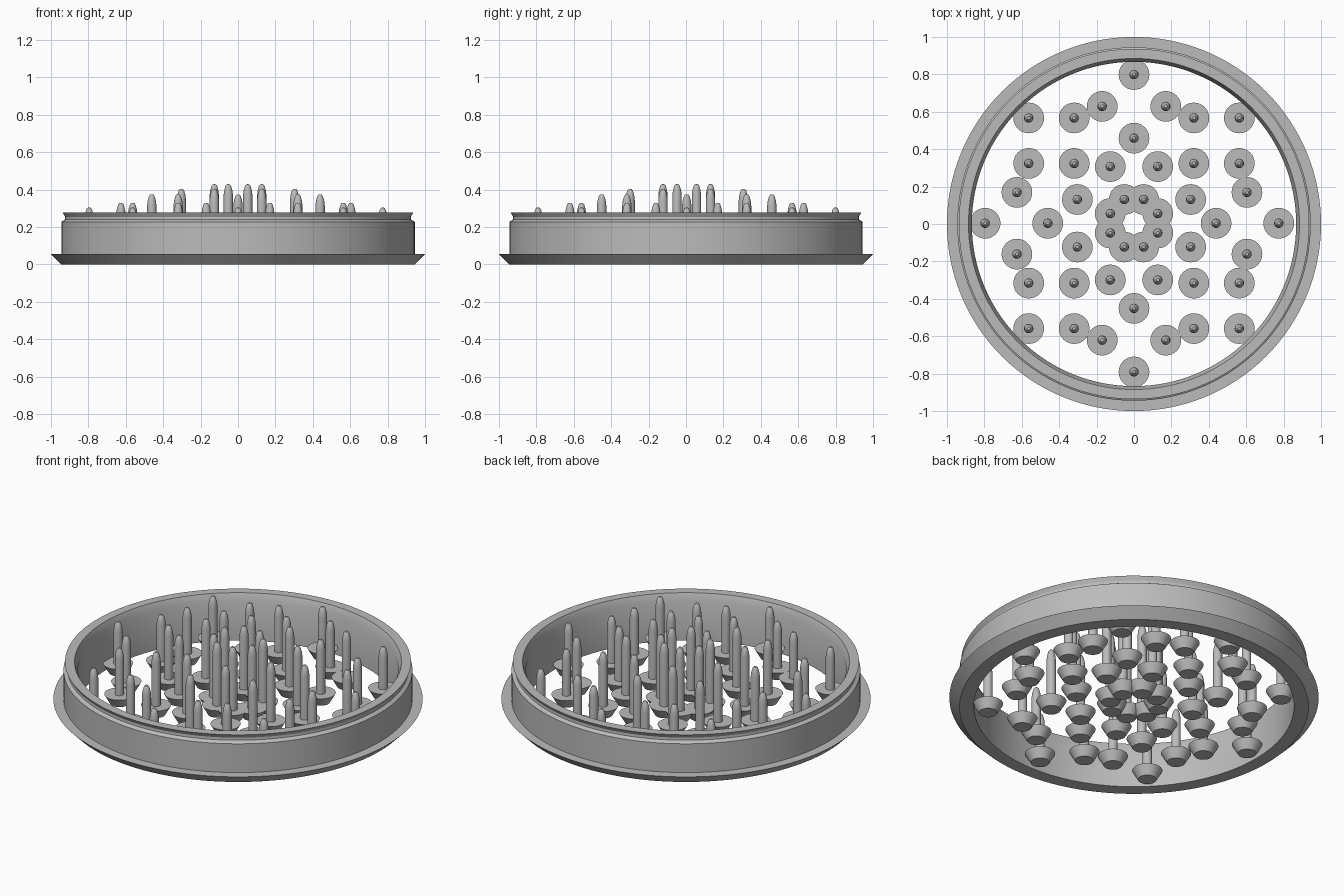
import bpy, bmesh, math
from mathutils import Matrix, Vector

cube = bpy.data.objects.get("Cube")
if cube:
    bpy.data.objects.remove(cube, do_unlink=True)

metal = bpy.data.materials.new("plain_grey")
metal.use_nodes = True
grey = (0.5, 0.5, 0.5, 1)
metal.diffuse_color = grey
metal.node_tree.nodes["Principled BSDF"].inputs["Base Color"].default_value = grey


def lathe(name, profile, segments, closed=False, location=(0, 0, 0)):
    """Spin an (r, z) profile about the vertical axis."""
    bm = bmesh.new()
    verts = [bm.verts.new((r, 0, z)) for r, z in profile]
    pairs = list(zip(verts, verts[1:]))
    if closed:
        pairs.append((verts[-1], verts[0]))
    edges = [bm.edges.new(p) for p in pairs]
    bmesh.ops.spin(bm, geom=verts + edges, axis=(0, 0, 1), cent=(0, 0, 0),
                   angle=math.tau, steps=segments, use_duplicate=False)
    bmesh.ops.remove_doubles(bm, verts=bm.verts, dist=0.0003)
    bmesh.ops.recalc_face_normals(bm, faces=bm.faces)
    mesh = bpy.data.meshes.new(name)
    bm.to_mesh(mesh)
    bm.free()
    mesh.materials.append(metal)
    obj = bpy.data.objects.new(name, mesh)
    obj.location = location
    bpy.context.collection.objects.link(obj)
    bpy.ops.object.select_all(action="DESELECT")
    obj.select_set(True)
    bpy.context.view_layer.objects.active = obj
    bpy.ops.object.shade_smooth_by_angle(angle=math.radians(32))
    return obj


# Outer ring with bevelled foot flange, body wall, neck groove and top lip
lathe("outer_ring", [
    (0.867, 0), (0.945, 0), (1.0, 0.056), (0.945, 0.056), (0.945, 0.228),
    (0.925, 0.24), (0.924, 0.255), (0.937, 0.278), (0.885, 0.278),
    (0.867, 0.235)], 128, closed=True)

# Pin positions grouped by pin height; each is repeated in all four quadrants
groups = [
    (0.43, [(0.052, 0.127), (0.127, 0.052)]),
    (0.405, [(0.303, 0.127), (0.127, 0.303)]),
    (0.375, [(0.32, 0.32), (0.45, 0), (0, 0.455)]),
    (0.33, [(0.563, 0.32), (0.32, 0.563), (0.615, 0.165), (0.17, 0.625)]),
    (0.305, [(0.563, 0.563), (0.785, 0), (0, 0.795)]),
]
CUP_TOP = 0.056


def add_pin(x, y, top):
    # The pins near the x axis sit slightly towards the right
    if y == 0 or abs(x) > 0.6:
        x -= 0.011
    place = (x, y + 0.004, 0)
    # Tapered foot
    lathe("pin_foot", [(0, 0), (0.05, 0), (0.082, CUP_TOP), (0, CUP_TOP)],
          32, location=place)
    # Shaft with a tapered rounded tip
    lathe("pin_shaft", [
        (0.025, CUP_TOP - 0.01), (0.025, top - 0.06), (0.022, top - 0.035),
        (0.015, top - 0.01), (0.009, top - 0.002), (0, top)],
        20, location=place)


for top, spots in groups:
    for px, py in spots:
        for x in sorted({px, -px}):
            for y in sorted({py, -py}):
                add_pin(x, y, top)
